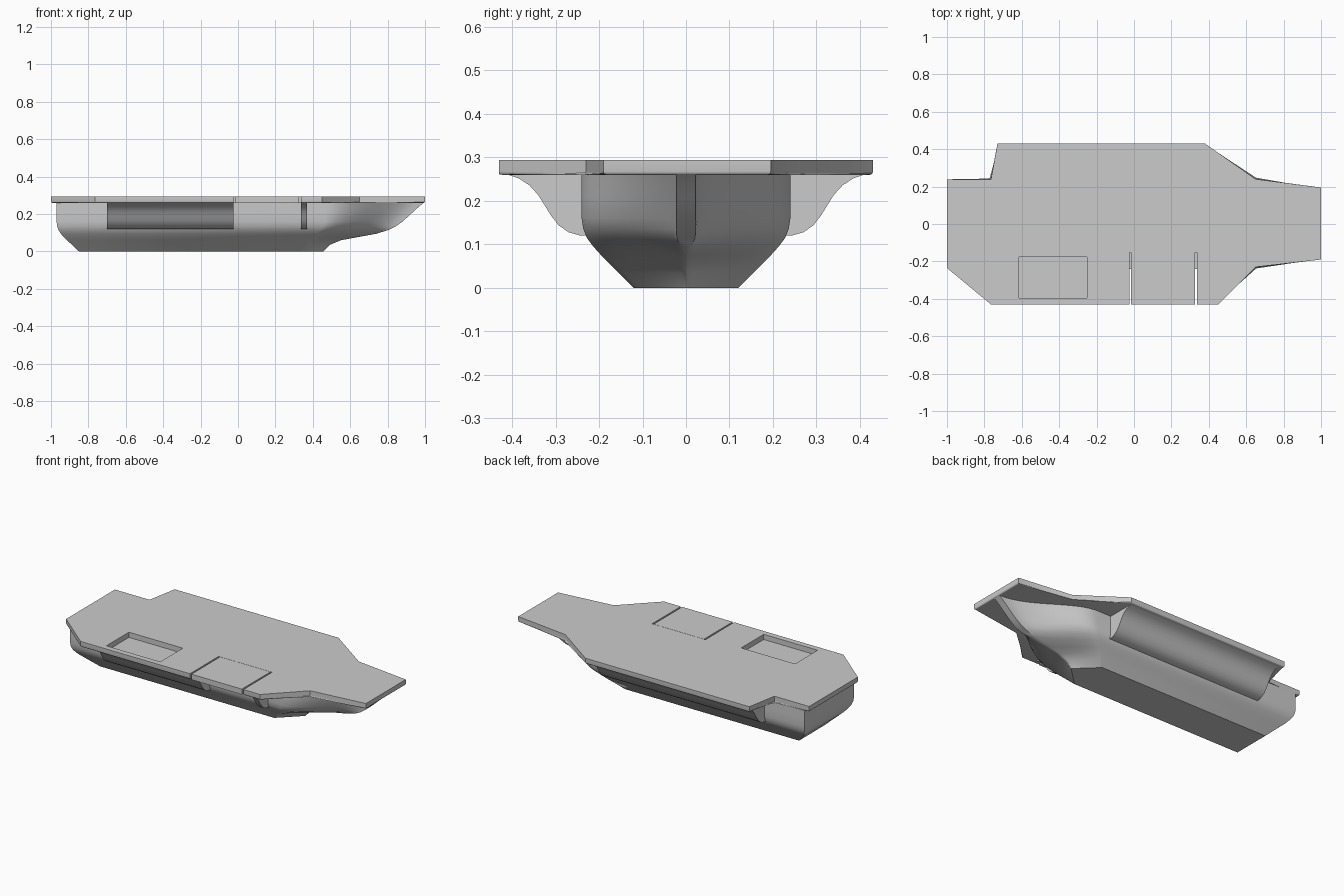
import bpy, bmesh, math

cube = bpy.data.objects.get("Cube")
if cube:
    bpy.data.objects.remove(cube)

grey = bpy.data.materials.new("plain grey")
grey.use_nodes = True
grey.diffuse_color = (0.6, 0.6, 0.6, 1)
grey.node_tree.nodes["Principled BSDF"].inputs["Base Color"].default_value = (0.6, 0.6, 0.6, 1)


def finish(name, bm, smooth=False):
    bmesh.ops.recalc_face_normals(bm, faces=bm.faces)
    mesh = bpy.data.meshes.new(name)
    bm.to_mesh(mesh)
    bm.free()
    ob = bpy.data.objects.new(name, mesh)
    bpy.context.collection.objects.link(ob)
    mesh.materials.append(grey)
    bpy.ops.object.select_all(action="DESELECT")
    ob.select_set(True)
    bpy.context.view_layer.objects.active = ob
    if smooth:
        bpy.ops.object.shade_smooth_by_angle(angle=math.radians(32))
    return ob


def loft(bm, rings):
    """Bridge matching closed rings and cap both ends."""
    loops = [[bm.verts.new(p) for p in ring] for ring in rings]
    n = len(loops[0])
    for a, b in zip(loops, loops[1:]):
        for i in range(n):
            j = (i + 1) % n
            bm.faces.new((a[i], a[j], b[j], b[i]))
    bm.faces.new(loops[0])
    bm.faces.new(loops[-1])


def box(name, x0, x1, y0, y1, z0, z1):
    bm = bmesh.new()
    base = [(x0, y0), (x1, y0), (x1, y1), (x0, y1)]
    loft(bm, [[(x, y, z) for x, y in base] for z in (z0, z1)])
    return finish(name, bm)


# Hull: waterlines (height, stern x, half width, shoulder x, stem x, stem half width, bow curve)
LEVELS = [
    (0.00, -0.85, 0.12, 0.33, 0.455, 0.001, 0),
    (0.035, -0.887, 0.155, 0.36, 0.49, 0.001, 0),
    (0.06, -0.914, 0.18, 0.385, 0.55, 0.001, 0.1),
    (0.075, -0.93, 0.195, 0.40, 0.63, 0.002, 0.25),
    (0.095, -0.947, 0.213, 0.42, 0.74, 0.013, 0.5),
    (0.115, -0.96, 0.228, 0.44, 0.805, 0.021, 0.7),
    (0.135, -0.967, 0.236, 0.455, 0.845, 0.022, 0.85),
    (0.16, -0.97, 0.24, 0.465, 0.88, 0.022, 1),
    (0.21, -0.97, 0.24, 0.47, 0.935, 0.022, 1),
    (0.242, -0.97, 0.24, 0.47, 0.97, 0.022, 1),
    (0.262, -0.97, 0.24, 0.47, 0.995, 0.022, 1),
]
STEPS = 12


def waterline(z, stern, w, shoulder, stem, tip, curve):
    side = [(stern, w)]
    for i in range(STEPS + 1):
        t = i / STEPS
        s_curve = (1 + math.cos(math.pi * t ** 0.9)) / 2
        f = (1 - t) * (1 - curve) + s_curve * curve
        side.append((shoulder + (stem - shoulder) * t, tip + (w - tip) * f))
    return [(x, y, z) for x, y in side] + [(x, -y, z) for x, y in reversed(side)]


bm = bmesh.new()
loft(bm, [waterline(*level) for level in LEVELS])
finish("hull", bm, smooth=True)

# Sponsons: concave side flares under the overhanging deck
FLARE = [(0.22, 0.262), (0.415, 0.262), (0.385, 0.252), (0.36, 0.236), (0.34, 0.214),
         (0.325, 0.19), (0.31, 0.166), (0.293, 0.144), (0.27, 0.128), (0.245, 0.121), (0.22, 0.12)]


def sponson(name, x0, x1, side):
    bm = bmesh.new()
    loft(bm, [[(x, side * y, z) for y, z in FLARE] for x in (x0, x1)])
    finish(name, bm, smooth=True)


sponson("left_sponson", -0.70, 0.37, 1)
sponson("right_sponson_rear", -0.70, -0.025, -1)
sponson("right_sponson_front", 0.337, 0.37, -1)

# Flight deck: flat slab with a softened lower edge
OUTLINE = [(-1, 0.237), (-0.765, 0.237), (-0.73, 0.43), (0.38, 0.43), (0.65, 0.24), (1, 0.195),
           (1, -0.19), (0.65, -0.23), (0.45, -0.43), (-0.765, -0.43), (-1, -0.235)]
bm = bmesh.new()
loft(bm, [[(x, y, z) for x, y in OUTLINE] for z in (0.26, 0.294)])
low_edges = [e for e in bm.edges if all(v.co.z < 0.27 for v in e.verts)]
bmesh.ops.bevel(bm, geom=low_edges, offset=0.008, segments=3, profile=0.5, affect="EDGES")
deck = finish("flight_deck", bm, smooth=True)

# Openings for the sunken lift and the side lift
for x0, x1, y0, y1 in [(-0.615, -0.25, -0.395, -0.177), (-0.025, 0.337, -0.5, -0.152)]:
    cutter = box("deck_cutter", x0, x1, y0, y1, 0.2, 0.4)
    cutter.hide_render = True
    bpy.ops.object.select_all(action="DESELECT")
    deck.select_set(True)
    bpy.context.view_layer.objects.active = deck
    cut = deck.modifiers.new("opening", "BOOLEAN")
    cut.operation = "DIFFERENCE"
    cut.solver = "EXACT"
    cut.object = cutter
    # Keep the opening ahead of the smoothing modifier, if any
    bpy.ops.object.modifier_move_to_index(modifier=cut.name, index=0)
    bpy.ops.object.modifier_apply(modifier=cut.name)
    bpy.data.objects.remove(cutter)

# Side lift platform, with narrow gaps to the deck
box("side_lift", -0.015, 0.327, -0.43, -0.1535, 0.2605, 0.294)
